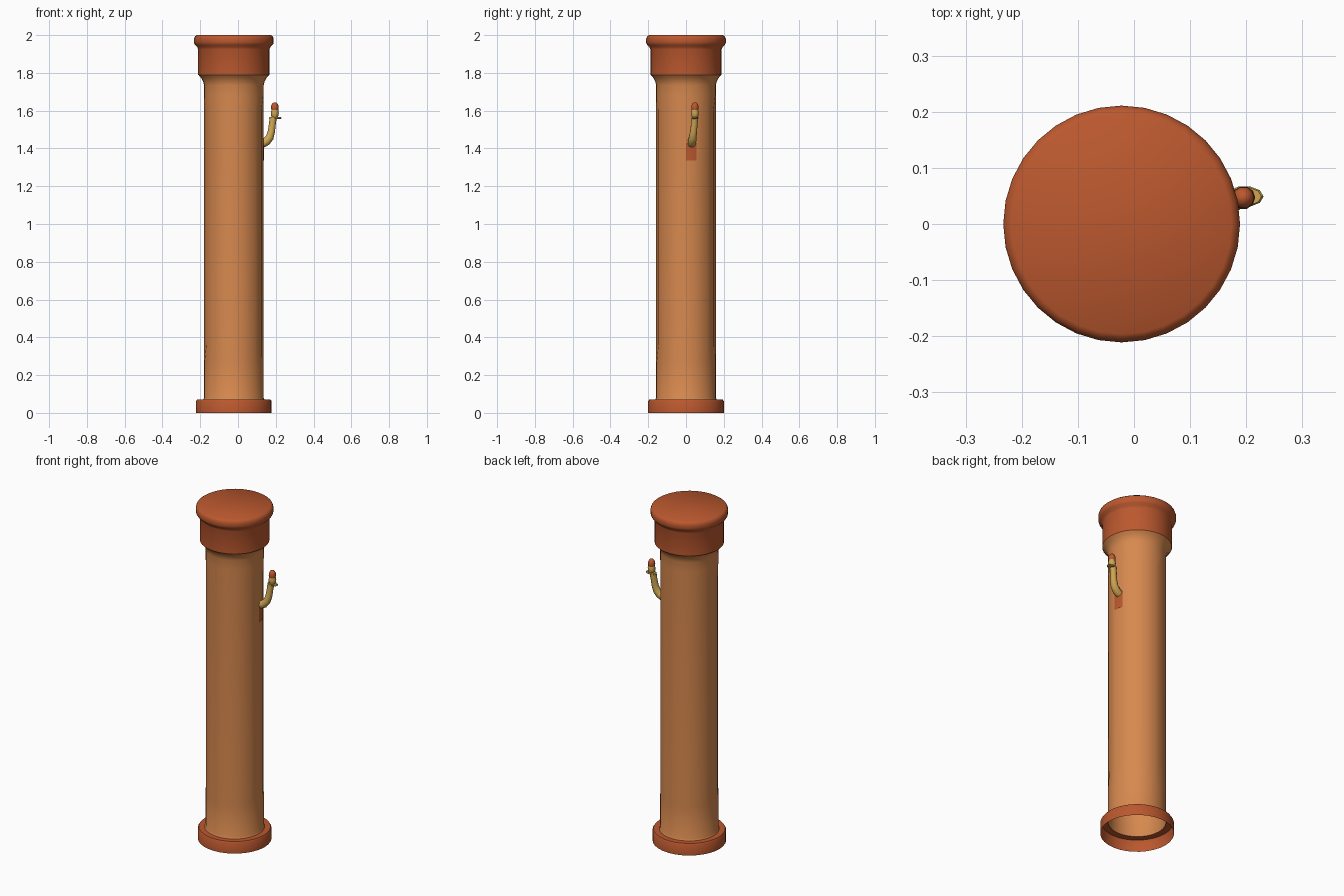
import bpy, bmesh, math
from mathutils import Vector

if "Cube" in bpy.data.objects:
    bpy.data.objects.remove(bpy.data.objects["Cube"])

CX = -0.022      # column axis
SIDES = 32


def material(name, rgb):
    m = bpy.data.materials.new(name)
    m.diffuse_color = (*rgb, 1)
    m.use_nodes = True
    m.node_tree.nodes["Principled BSDF"].inputs["Base Color"].default_value = m.diffuse_color
    return m


orange = material("terracotta orange", (0.68, 0.25, 0.078))
red = material("brick red", (0.50, 0.098, 0.028))
gold = material("dull gold", (0.62, 0.38, 0.085))


def finish(name, bm, mat, angle=40):
    bmesh.ops.recalc_face_normals(bm, faces=bm.faces)
    me = bpy.data.meshes.new(name)
    bm.to_mesh(me)
    bm.free()
    me.materials.append(mat)
    ob = bpy.data.objects.new(name, me)
    bpy.context.collection.objects.link(ob)
    bpy.ops.object.select_all(action='DESELECT')
    ob.select_set(True)
    bpy.context.view_layer.objects.active = ob
    bpy.ops.object.shade_smooth_by_angle(angle=math.radians(angle))
    return ob


def skin(bm, rings, cap_start=False, cap_end=False):
    """Bridge rings of points with quads."""
    vs = [[bm.verts.new(p) for p in r] for r in rings]
    n = len(vs[0])
    for a, b in zip(vs, vs[1:]):
        for i in range(n):
            j = (i + 1) % n
            bm.faces.new((a[i], a[j], b[j], b[i]))
    if cap_start:
        bm.faces.new(vs[0][::-1])
    if cap_end:
        bm.faces.new(vs[-1])


def ring(cx, cy, z, rx, ry=None, n=SIDES, groove=0.0):
    ry = rx if ry is None else ry
    pts = []
    for i in range(n):
        a = 2 * math.pi * i / n
        g = groove if i % 2 else 0.0
        pts.append(Vector((cx + (rx - g) * math.cos(a), cy + (ry - g) * math.sin(a), z)))
    return pts


def lathe(name, profile, mat, cx=CX, cy=0.0, n=SIDES, squash=1.0, caps=(False, False), angle=40):
    bm = bmesh.new()
    skin(bm, [ring(cx, cy, z, r, r * squash, n) for r, z in profile], *caps)
    return finish(name, bm, mat, angle)


# base: open-bottomed collar
lathe("base_collar", [(0.2, 0), (0.2, 0.062), (0.195, 0.07), (0.157, 0.07)], red)

# shaft with sixteen shallow flutes, flaring into the capital
bm = bmesh.new()
skin(bm, [ring(CX, 0, z, r, groove=g) for r, z, g in (
    (0.163, 0.07, 0), (0.158, 0.08, 0), (0.158, 0.27, 0), (0.158, 0.36, 0.006),
    (0.158, 1.60, 0.006), (0.158, 1.68, 0), (0.158, 1.735, 0),
    (0.163, 1.755, 0), (0.174, 1.775, 0), (0.188, 1.79, 0))])
finish("fluted_shaft", bm, orange, 50)

# capital with overhanging rounded rim
lathe("capital", [(0.189, 1.788), (0.189, 1.925), (0.194, 1.938), (0.207, 1.95), (0.211, 1.96),
                  (0.211, 1.98), (0.206, 1.993), (0.196, 2.0)], red, caps=(False, True), angle=50)

# bracket arm: tube along a bent path
path = [Vector(p) for p in ((0.128, 0.03, 1.425), (0.15, 0.032, 1.437), (0.168, 0.036, 1.458),
                            (0.177, 0.04, 1.49), (0.182, 0.044, 1.53), (0.186, 0.046, 1.562))]
radii = (0.022, 0.023, 0.021, 0.019, 0.018, 0.019)
rings = []
for i, (p, r) in enumerate(zip(path, radii)):
    t = (path[min(i + 1, len(path) - 1)] - path[max(i - 1, 0)]).normalized()
    u = Vector((0, 1, 0)).cross(t).normalized()
    v = t.cross(u)
    rings.append([p + r * (math.cos(a) * u + math.sin(a) * v)
                  for a in (2 * math.pi * k / 10 for k in range(10))])
bm = bmesh.new()
skin(bm, rings, True, True)
finish("bracket_arm", bm, gold, 60)

# small drip plate, cup and red tip
lathe("drip_plate", [(0.030, 1.557), (0.034, 1.561), (0.030, 1.566)], gold, 0.197, 0.049, 10, 0.55, (True, True))
lathe("cup", [(0.014, 1.562), (0.020, 1.575), (0.021, 1.59), (0.018, 1.603)], gold, 0.195, 0.047, 10, 1.0, (True, True), 60)
lathe("tip", [(0.017, 1.60), (0.020, 1.612), (0.019, 1.627), (0.013, 1.639), (0.005, 1.644)], red,
      0.195, 0.047, 10, 1.0, (True, True), 60)

# wall plate painted below the arm, following the shaft curve
bm = bmesh.new()
rows = []
for z in (1.335, 1.43):
    row = []
    for k in range(5):
        y = 0.001 + 0.054 * k / 4
        row.append(bm.verts.new((CX + math.sqrt(0.1595 ** 2 - y * y), y, z)))
    rows.append(row)
for k in range(4):
    bm.faces.new((rows[0][k], rows[0][k + 1], rows[1][k + 1], rows[1][k]))
finish("wall_plate", bm, red)
